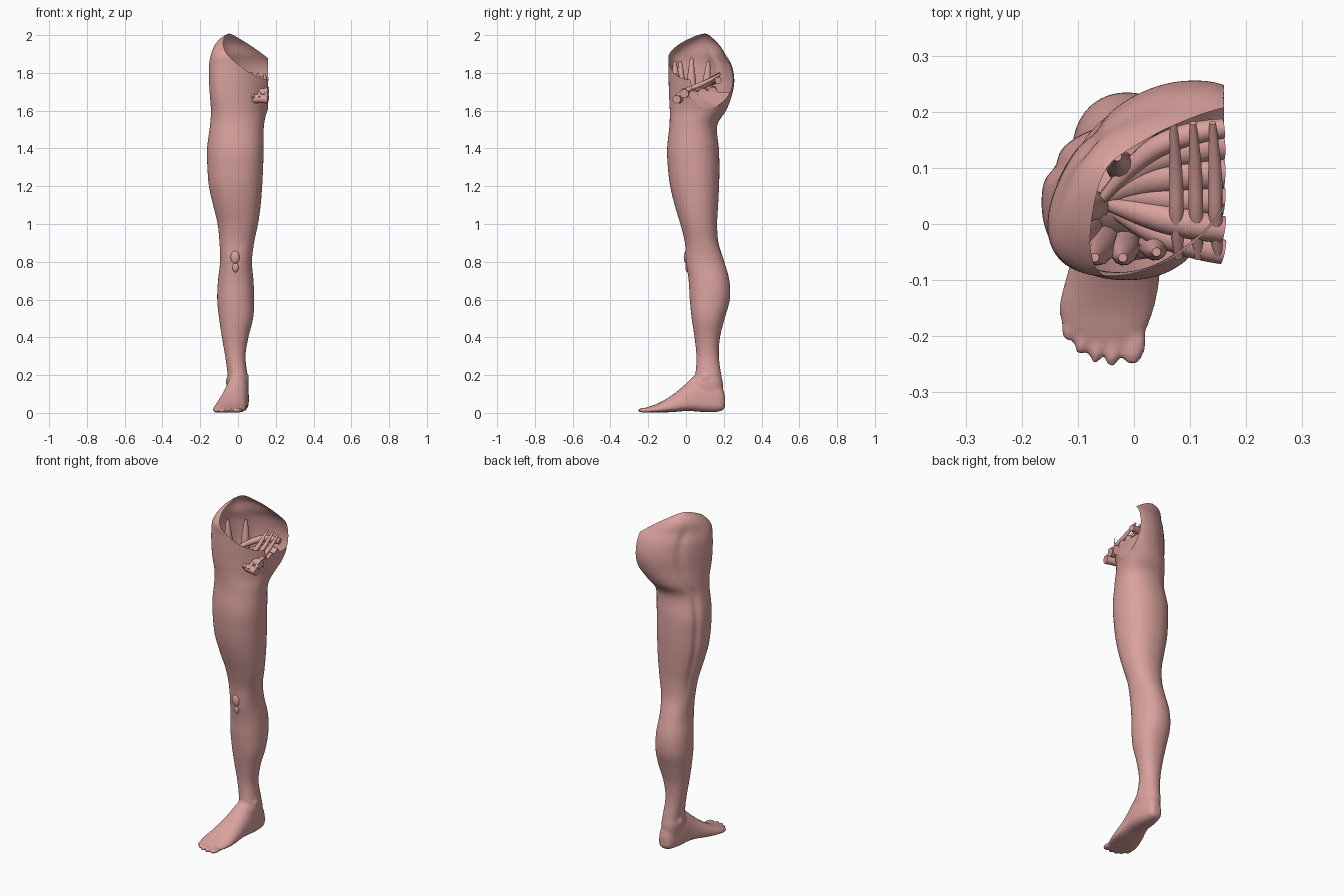
import bpy, bmesh, math
from mathutils import Vector, Matrix

if "Cube" in bpy.data.objects:
    bpy.data.objects.remove(bpy.data.objects["Cube"])

flesh = bpy.data.materials.new("flesh")
flesh.diffuse_color = (0.70, 0.36, 0.34, 1)
flesh.use_nodes = True
flesh.node_tree.nodes["Principled BSDF"].inputs["Base Color"].default_value = flesh.diffuse_color

N = 64  # points around each section


def spow(v, e):
    return math.copysign(abs(v) ** e, v)


def catmull(rows, steps):
    """Smoothly interpolate a list of section parameters."""
    out = []
    for i in range(len(rows) - 1):
        a, b, c, d = (rows[max(0, min(len(rows) - 1, i + k))] for k in (-1, 0, 1, 2))
        for s in range(steps):
            t = s / steps
            out.append([0.5 * (2 * q + (r - p) * t + (2 * p - 5 * q + 4 * r - w) * t * t
                               + (3 * q - p - 3 * r + w) * t ** 3)
                        for p, q, r, w in zip(a, b, c, d)])
    return out + [list(rows[-1])]


def loft(bm, rings):
    vs = [[bm.verts.new(p) for p in r] for r in rings]
    faces = [bm.faces.new((a[i], a[(i + 1) % N], b[(i + 1) % N], b[i]))
             for a, b in zip(vs, vs[1:]) for i in range(N)]
    faces += [bm.faces.new(vs[0]), bm.faces.new(vs[-1])]
    bmesh.ops.recalc_face_normals(bm, faces=faces)


def leg_ring(row):
    z, x0, x1, y0, y1, shear = row
    ry, rxx = (y1 - y0) / 2, (x1 - x0) / 2
    rx = math.sqrt(max(rxx ** 2 - (shear * ry) ** 2, 1e-5))
    fade = max(0, min(1, (z - 0.9) / 0.2, (1.97 - z) / 0.1))
    pts = []
    for i in range(N):
        t = math.tau * i / N
        k = 1 - 0.07 * fade * math.exp(-((t - 2.65) / 0.14) ** 2)  # outer thigh groove
        u, v = k * spow(math.cos(t), 0.92), k * spow(math.sin(t), 0.92)
        pts.append(((x0 + x1) / 2 + rx * u + shear * ry * v, (y0 + y1) / 2 + ry * v, z))
    return pts


def foot_ring(row):
    y, x0, x1, z0, z1 = row
    pts = []
    for i in range(N):
        t = math.tau * i / N
        s = math.sin(t)
        zc = z0 + (z1 - z0) * 0.35  # flat sole, domed instep
        h = (z1 - zc) if s > 0 else (zc - z0)
        pts.append(((x0 + x1) / 2 + (x1 - x0) / 2 * spow(math.cos(t), 0.85), y,
                    zc + h * spow(s, 1.0 if s > 0 else 0.6)))
    return pts


def finish(ob):
    ob.data.materials.append(flesh)
    bpy.ops.object.select_all(action='DESELECT')
    ob.select_set(True)
    bpy.context.view_layer.objects.active = ob
    bpy.ops.object.shade_smooth_by_angle(angle=math.radians(40))


def ellipsoid(bm, loc, size, turn=0):
    m = Matrix.Translation(loc) @ Matrix.Rotation(turn, 4, 'Z') @ Matrix.Diagonal((*size, 1))
    bmesh.ops.create_uvsphere(bm, u_segments=24, v_segments=14, radius=1, matrix=m)


# leg sections: z, x min, x max, y min, y max, shear
lower = [(0.08, -.045, .050, .060, .195, 0), (0.15, -.058, .057, .025, .196, 0),
         (0.20, -.055, .050, .048, .187, 0), (0.30, -.068, .040, .055, .174, 0),
         (0.40, -.085, .055, .045, .180, 0), (0.50, -.100, .080, .030, .205, 0),
         (0.60, -.110, .086, .020, .232, 0), (0.70, -.106, .082, .014, .230, 0),
         (0.80, -.095, .074, .000, .203, 0), (0.90, -.098, .085, -.006, .172, 0)]
upper = [(1.00, -.108, .106, -.030, .165, 0), (1.10, -.132, .120, -.060, .170, 0),
         (1.20, -.154, .128, -.084, .175, 0), (1.30, -.162, .133, -.096, .177, 0),
         (1.40, -.164, .136, -.100, .174, 0), (1.52, -.148, .137, -.088, .165, .1),
         (1.60, -.142, .154, -.086, .212, .25), (1.68, -.146, .190, -.090, .243, .4),
         (1.76, -.150, .210, -.092, .256, .45), (1.84, -.150, .210, -.092, .242, .45),
         (1.90, -.140, .175, -.090, .208, .4), (1.95, -.120, .105, -.045, .175, .3),
         (1.985, -.09, .045, .015, .140, .2), (2.01, -.05, .0, .06, .11, 0)]
# foot sections: y, x min, x max, z min, z max
foot = [(.206, -.010, .030, .030, .090), (.190, -.030, .045, .012, .14),
        (.150, -.045, .054, .004, .195), (.100, -.058, .057, .004, .21),
        (.050, -.068, .057, .008, .20), (.000, -.085, .052, .010, .155),
        (-.05, -.106, .048, .006, .112), (-.10, -.122, .045, .003, .077),
        (-.15, -.133, .036, .002, .050), (-.19, -.122, .022, .002, .035),
        (-.23, -.085, .012, .002, .020)]

bm = bmesh.new()
loft(bm, [leg_ring(r) for r in catmull(lower + upper, 6)])
loft(bm, [foot_ring(r) for r in catmull(foot, 5)])
# toes
for x, tip, w in ((.0, -.250, .021), (-.036, -.253, .016), (-.065, -.247, .015),
                  (-.091, -.233, .014), (-.114, -.208, .014)):
    ellipsoid(bm, (x, tip + .035, .014), (w, .037, .014), -0.15)
# ankle bones
ellipsoid(bm, (.036, .105, .185), (.022, .03, .03))
ellipsoid(bm, (-.045, .125, .165), (.02, .026, .03))
me = bpy.data.meshes.new("raw")
bm.to_mesh(me)
bm.free()

# merge the solids into one skin
raw = bpy.data.objects.new("raw_leg", me)
bpy.context.collection.objects.link(raw)
rm = raw.modifiers.new("merge", 'REMESH')
rm.mode, rm.voxel_size = 'VOXEL', 0.006
sm = raw.modifiers.new("smooth", 'SMOOTH')
sm.factor, sm.iterations = 0.5, 5
dg = bpy.context.evaluated_depsgraph_get()
skin = bpy.data.meshes.new_from_object(raw.evaluated_get(dg))
bpy.data.objects.remove(raw)

# cut the inner hip flat, then open the top along a slanted rim
bm = bmesh.new()
bm.from_mesh(skin)


def cut(co, no, clear):
    bmesh.ops.bisect_plane(bm, geom=bm.verts[:] + bm.edges[:] + bm.faces[:], dist=1e-5,
                           plane_co=co, plane_no=no, clear_outer=clear)


cut((.16, 0, 0), (1, 0, 0), True)
bmesh.ops.holes_fill(bm, edges=[e for e in bm.edges if e.is_boundary], sides=0)
cut((0, 0, 1.70), (0, 0, 1), False)
bmesh.ops.delete(bm, geom=[f for f in bm.faces if f.calc_center_median().x > .1595
                           and f.calc_center_median().z > 1.70], context='FACES')
cut((0, 0, 1.90), (.95, -.62, 1), True)
bm.to_mesh(skin)
bm.free()
leg = bpy.data.objects.new("leg_skin", skin)
bpy.context.collection.objects.link(leg)
skin.materials.clear()
finish(leg)


def solid(name, loc, size):
    b = bmesh.new()
    ellipsoid(b, loc, size)
    m = bpy.data.meshes.new(name)
    b.to_mesh(m)
    b.free()
    ob = bpy.data.objects.new(name, m)
    bpy.context.collection.objects.link(ob)
    finish(ob)


# kneecap, its tendon knob, and the deep thigh mass seen through the hip opening
solid("kneecap", (-.015, .004, .825), (.024, .016, .036))
solid("knee_tendon", (-.013, .010, .772), (.017, .014, .028))
solid("deep_thigh_mass", (-.005, .05, 1.38), (.125, .115, .27))


def muscle(name, pts, radii):
    """Tapered muscle belly along a short path."""
    c = bpy.data.curves.new(name, 'CURVE')
    c.dimensions, c.bevel_depth, c.bevel_resolution = '3D', 1.0, 4
    c.use_fill_caps, c.resolution_u = True, 8
    s = c.splines.new('NURBS')
    s.points.add(len(pts) - 1)
    for p, co, r in zip(s.points, pts, radii):
        p.co, p.radius = (*co, 1), r
    s.use_endpoint_u, s.order_u = True, 3
    ob = bpy.data.objects.new(name, c)
    c.materials.append(flesh)
    bpy.context.collection.objects.link(ob)


# muscles cut off at the inner hip, converging on the thigh bone
for i, (y, z, r) in enumerate(((-.05, 1.66, .022), (-.01, 1.69, .024), (.04, 1.68, .026),
                               (.09, 1.69, .028), (.14, 1.70, .026), (.17, 1.76, .018))):
    muscle(f"inner_hip_muscle_{i}",
           [(.159, y, z), (.09, y * .9 + .01, z + .01), (.0, y * .5 + .03, z - .02), (-.06, .04, z - .06)],
           [r, r * 1.2, r, r * .4])
# straps crossing the bowl from back to front
for i, x in enumerate((.07, .105, .14)):
    muscle(f"pelvic_strap_{i}",
           [(x, .18, 1.80 - .1 * (x - .07)), (x + .005, .10, 1.745), (x + .005, .0, 1.71), (x + .01, -.06, 1.67)],
           [.006, .013, .013, .008])
# upright muscles lining the outer and front wall
for i, (x, y, z) in enumerate(((-.11, -.03, 1.86), (-.07, -.06, 1.86), (-.02, -.06, 1.80),
                               (-.09, .03, 1.88), (.04, -.05, 1.75), (-.03, .12, 1.86))):
    muscle(f"outer_hip_muscle_{i}",
           [(x, y, z), (x * .95, y * .9, z - .1), (x * .8, y * .8 + .01, z - .22), (x * .6, y * .5 + .02, 1.5)],
           [.008, .024, .028, .02])
